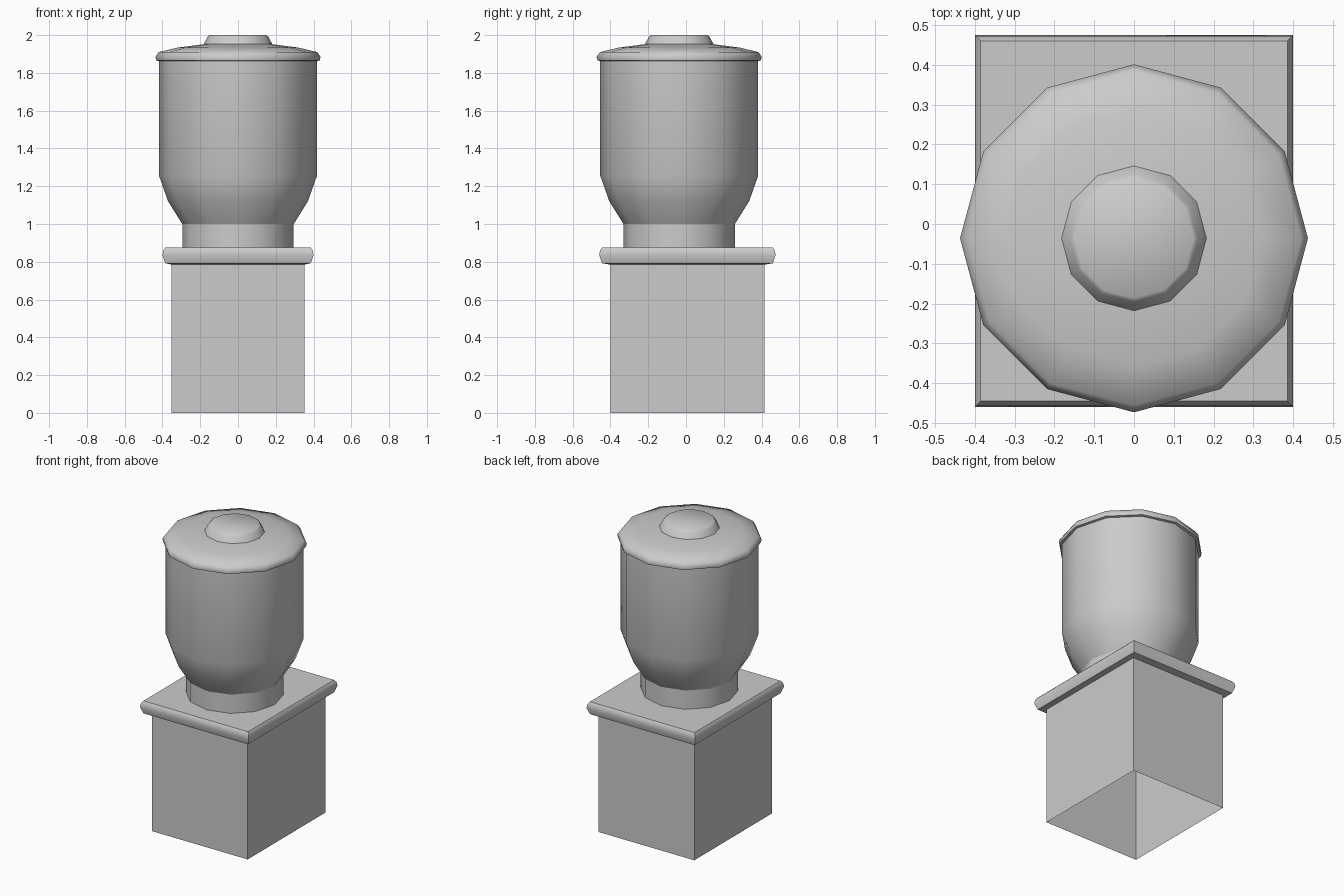
import bpy
import math

cube = bpy.data.objects.get("Cube")
if cube:
    bpy.data.objects.remove(cube, do_unlink=True)

grey = bpy.data.materials.new("plain grey")
grey.use_nodes = True
colour = (0.6, 0.6, 0.6, 1)
grey.diffuse_color = colour
grey.node_tree.nodes["Principled BSDF"].inputs["Base Color"].default_value = colour

DRUM_Y = -0.036
BASE_Y = 0.0075
SIDES = 12


def loft(name, rings, cap_bottom=False, cap_top=False, smooth=None):
    """Skin a stack of equal-sized point rings."""
    n = len(rings[0])
    verts = [p for ring in rings for p in ring]
    faces = []
    for r in range(len(rings) - 1):
        for i in range(n):
            j = (i + 1) % n
            a, b = r * n, (r + 1) * n
            faces.append((a + i, a + j, b + j, b + i))
    if cap_bottom:
        faces.append(tuple(reversed(range(n))))
    if cap_top:
        faces.append(tuple(range(len(verts) - n, len(verts))))
    mesh = bpy.data.meshes.new(name)
    mesh.from_pydata(verts, [], faces)
    mesh.materials.append(grey)
    obj = bpy.data.objects.new(name, mesh)
    bpy.context.collection.objects.link(obj)
    if smooth:
        bpy.ops.object.select_all(action="DESELECT")
        obj.select_set(True)
        bpy.context.view_layer.objects.active = obj
        bpy.ops.object.shade_smooth_by_angle(angle=math.radians(smooth))
    return obj


def circle(radius, z):
    steps = [math.tau * i / SIDES for i in range(SIDES)]
    return [(radius * math.cos(a), DRUM_Y + radius * math.sin(a), z) for a in steps]


def rectangle(hx, hy, z):
    return [(sx * hx, BASE_Y + sy * hy, z)
            for sx, sy in ((-1, -1), (1, -1), (1, 1), (-1, 1))]


def turned(name, profile, **options):
    return loft(name, [circle(r, z) for r, z in profile], **options)


# Square pedestal, open underneath
loft("pedestal", [rectangle(0.352, 0.408, z) for z in (0, 0.79)])

# Ledge with a rolled edge
ledge = [(0.352, 0.408, 0.785), (0.385, 0.452, 0.792), (0.4, 0.467, 0.835),
         (0.396, 0.463, 0.86), (0.385, 0.452, 0.875)]
loft("ledge", [rectangle(*row) for row in ledge],
     cap_bottom=True, cap_top=True, smooth=45)

# Round neck, drum and lid
turned("neck", [(0.295, 0.87), (0.295, 1.0)], smooth=40)
turned("drum", [(0.295, 1.0), (0.37, 1.12), (0.418, 1.255), (0.418, 1.87)], smooth=40)
turned("lid", [(0.416, 1.862), (0.433, 1.866), (0.437, 1.885), (0.42, 1.91),
               (0.32, 1.934), (0.18, 1.952)], cap_top=True, smooth=50)

# Low knob on the lid
turned("knob", [(0.184, 1.948), (0.16, 1.992), (0.15, 2.0)], cap_top=True, smooth=40)
